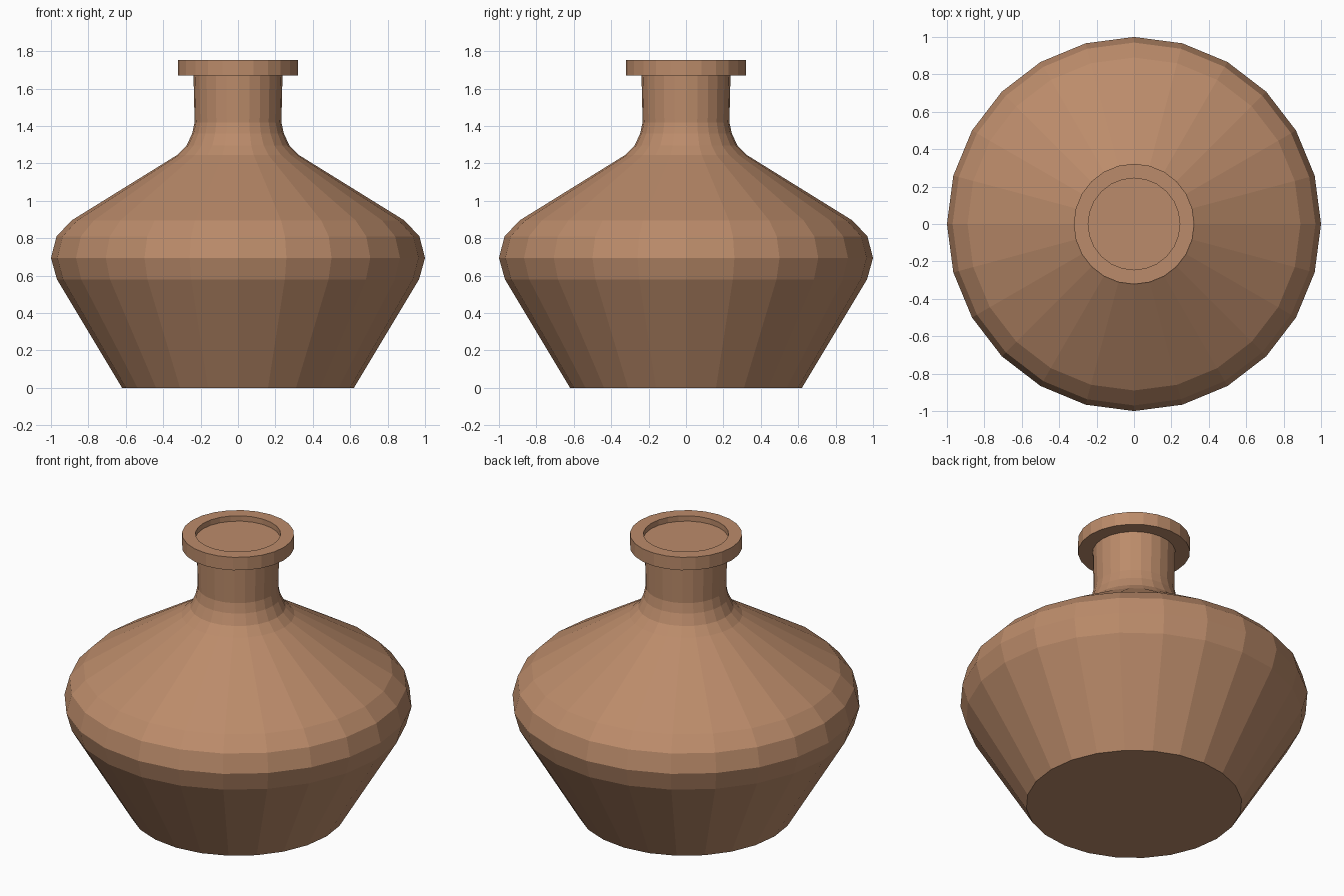
import bpy, bmesh, math

if "Cube" in bpy.data.objects:
    bpy.data.objects.remove(bpy.data.objects["Cube"])

SIDES = 24

# Profile (radius, height) from the base up, over the lip and into the shallow mouth
PROFILE = [
    (0.62, 0.0), (0.968, 0.58), (1.0, 0.695), (0.97, 0.81), (0.89, 0.895),
    (0.325, 1.245), (0.275, 1.295), (0.245, 1.36), (0.232, 1.42),
    (0.238, 1.67), (0.322, 1.67), (0.322, 1.752), (0.245, 1.752), (0.245, 1.718),
]


def lathe(name, profile, material):
    bm = bmesh.new()
    rings = []
    for r, z in profile:
        rings.append([bm.verts.new((r * math.cos(2 * math.pi * i / SIDES),
                                    r * math.sin(2 * math.pi * i / SIDES), z))
                      for i in range(SIDES)])
    for low, high in zip(rings, rings[1:]):
        for i in range(SIDES):
            j = (i + 1) % SIDES
            bm.faces.new((low[i], low[j], high[j], high[i]))
    bm.faces.new(rings[0][::-1])
    bm.faces.new(rings[-1])
    mesh = bpy.data.meshes.new(name)
    bm.to_mesh(mesh)
    bm.free()
    mesh.materials.append(material)
    obj = bpy.data.objects.new(name, mesh)
    bpy.context.collection.objects.link(obj)
    return obj


# Fired clay colour
clay = bpy.data.materials.new("clay")
clay.diffuse_color = (0.50, 0.26, 0.145, 1)
clay.use_nodes = True
clay.node_tree.nodes["Principled BSDF"].inputs["Base Color"].default_value = clay.diffuse_color

# Clay pot, flat shaded
lathe("clay_pot", PROFILE, clay)
